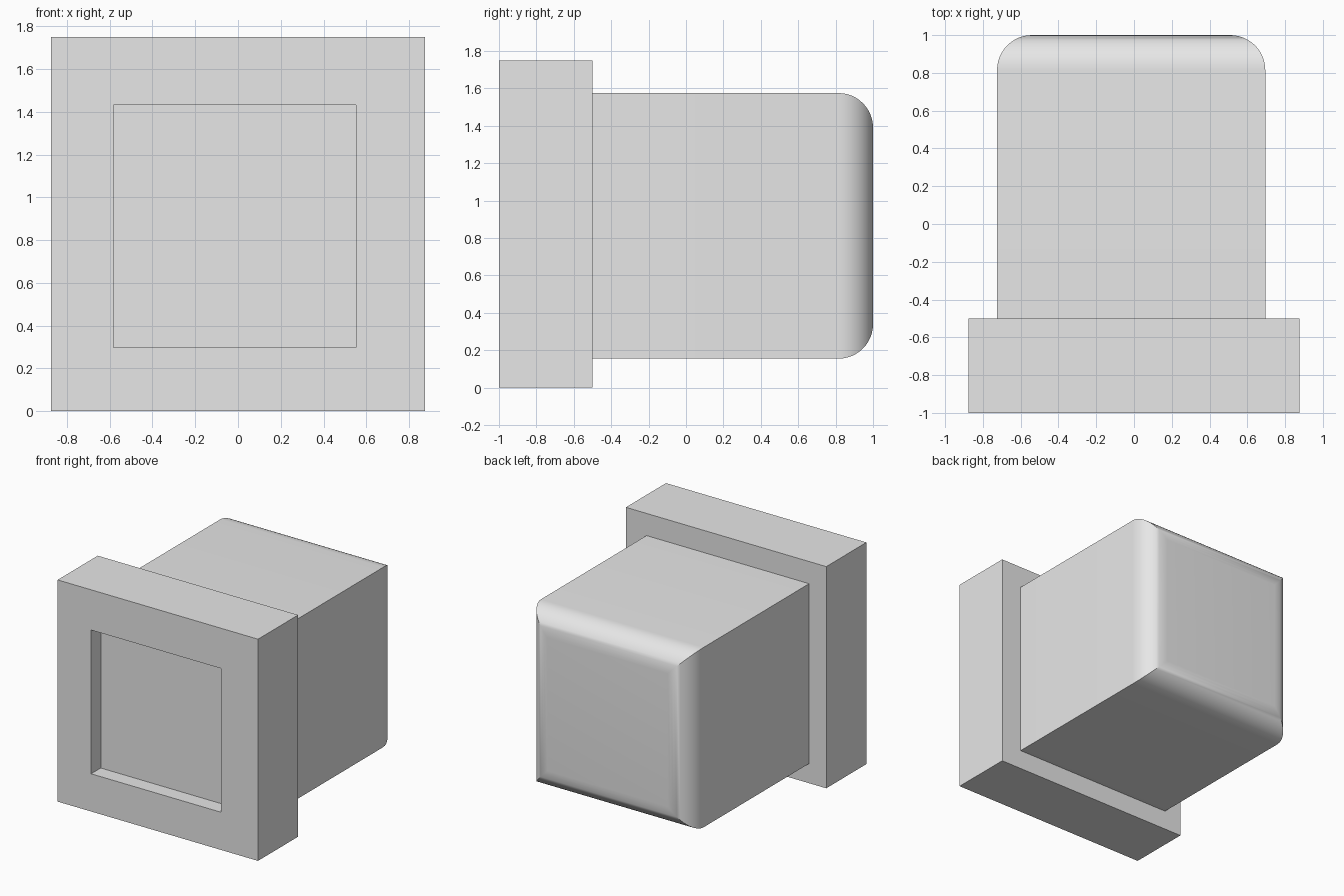
import bpy
import bmesh
from mathutils import Vector

old = bpy.data.objects.get("Cube")
if old:
    bpy.data.objects.remove(old, do_unlink=True)

grey = bpy.data.materials.new("light grey")
grey.use_nodes = True
colour = (0.8, 0.8, 0.8, 1)
grey.diffuse_color = colour
grey.node_tree.nodes["Principled BSDF"].inputs["Base Color"].default_value = colour


def box(low, high):
    """A bmesh box between two corners."""
    low, high = Vector(low), Vector(high)
    bm = bmesh.new()
    bmesh.ops.create_cube(bm, size=1)
    bmesh.ops.scale(bm, vec=high - low, verts=bm.verts)
    bmesh.ops.translate(bm, vec=(low + high) / 2, verts=bm.verts)
    return bm


def facing(bm, direction):
    bm.normal_update()
    return max(bm.faces, key=lambda f: f.normal.dot(Vector(direction)))


def finish(bm, name, smooth=False):
    bmesh.ops.recalc_face_normals(bm, faces=bm.faces)
    mesh = bpy.data.meshes.new(name)
    bm.to_mesh(mesh)
    bm.free()
    mesh.materials.append(grey)
    obj = bpy.data.objects.new(name, mesh)
    bpy.context.collection.objects.link(obj)
    if smooth:
        bpy.ops.object.select_all(action="DESELECT")
        obj.select_set(True)
        bpy.context.view_layer.objects.active = obj
        bpy.ops.object.shade_smooth_by_angle()
    return obj


# Front plate with a shallow square pocket, slightly off centre
plate = box((-0.875, -1, 0), (0.875, -0.5, 1.75))
front = facing(plate, (0, -1, 0))
bmesh.ops.inset_individual(plate, faces=[front], thickness=0.435)
bmesh.ops.translate(plate, vec=(-0.015, 0, -0.01), verts=front.verts)
floor = bmesh.ops.extrude_discrete_faces(plate, faces=[front])["faces"][0]
bmesh.ops.translate(plate, vec=(0, 0.12, 0), verts=floor.verts)
finish(plate, "front_plate")

# Long body whose four back edges are rounded and meet in mitres
body = box((-0.725, -0.5, 0.155), (0.695, 1, 1.575))
back = facing(body, (0, 1, 0))
bmesh.ops.bevel(body, geom=list(back.edges), offset=0.185, offset_type="OFFSET",
                segments=12, profile=0.5, affect="EDGES")
finish(body, "body", smooth=True)
